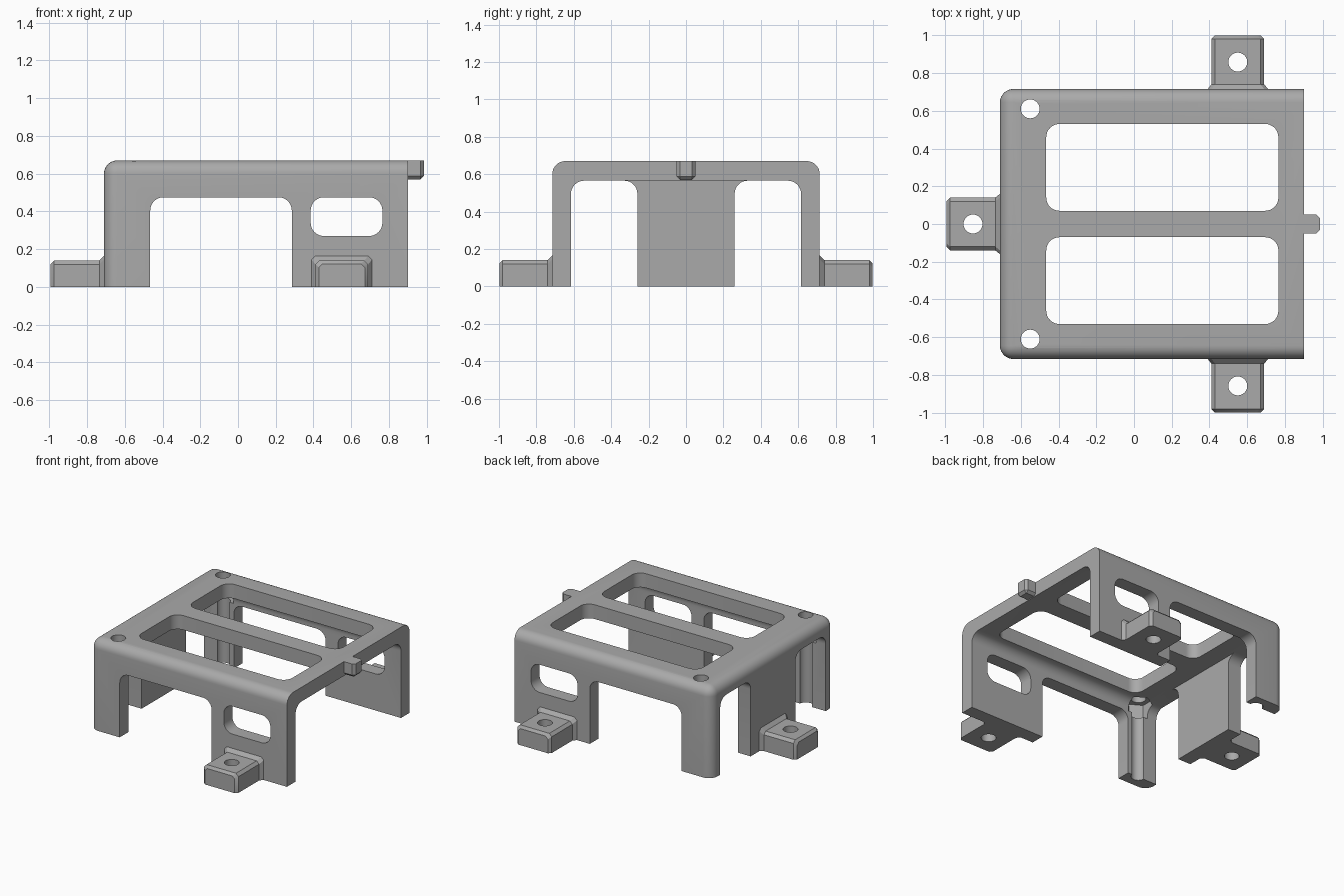
import bpy, bmesh, math
from mathutils import Vector, Matrix

if "Cube" in bpy.data.objects:
    bpy.data.objects.remove(bpy.data.objects["Cube"])

grey = bpy.data.materials.new("plain grey")
grey.use_nodes = True
GREY = (0.4, 0.4, 0.4, 1)
grey.diffuse_color = GREY
grey.node_tree.nodes["Principled BSDF"].inputs["Base Color"].default_value = GREY

X0, X1, Y1, TOP = -0.71, 0.90, 0.715, 0.67   # bracket outline
INNER, CEIL, R = 0.615, 0.565, 0.07          # inner wall, ceiling, corner radius


def finish(bm, name):
    bmesh.ops.recalc_face_normals(bm, faces=bm.faces)
    mesh = bpy.data.meshes.new(name)
    bm.to_mesh(mesh)
    bm.free()
    mesh.materials.append(grey)
    ob = bpy.data.objects.new(name, mesh)
    bpy.context.collection.objects.link(ob)
    return ob


def box(name, lo, hi, rule=None, radius=R, segments=8):
    """Box between two corners; edges chosen by rule(middle, direction) are rounded."""
    lo, hi = Vector(lo), Vector(hi)
    bm = bmesh.new()
    bmesh.ops.create_cube(bm, size=1)
    for v in bm.verts:
        v.co = Vector((lo[i] if v.co[i] < 0 else hi[i]) for i in range(3))
    if rule:
        picked = []
        for e in bm.edges:
            a, b = (v.co for v in e.verts)
            if rule((a + b) / 2, (b - a).normalized()):
                picked.append(e)
        bmesh.ops.bevel(bm, geom=picked, offset=radius, segments=segments,
                        profile=0.5, affect='EDGES')
    return finish(bm, name)


def cylinder(name, x, y, z0, z1, radius, sides=32):
    bm = bmesh.new()
    bmesh.ops.create_cone(bm, cap_ends=True, segments=sides, radius1=radius,
                          radius2=radius, depth=z1 - z0,
                          matrix=Matrix.Translation((x, y, (z0 + z1) / 2)))
    return finish(bm, name)


def cut(target, cutter):
    cutter.hide_render = True
    mod = target.modifiers.new("cut", 'BOOLEAN')
    mod.operation, mod.solver, mod.object = 'DIFFERENCE', 'EXACT', cutter
    bpy.context.view_layer.objects.active = target
    bpy.ops.object.modifier_apply(modifier=mod.name)
    bpy.data.objects.remove(cutter)


def smooth(ob):
    bpy.ops.object.select_all(action='DESELECT')
    ob.select_set(True)
    bpy.context.view_layer.objects.active = ob
    bpy.ops.object.shade_smooth_by_angle(angle=math.radians(30))


def along(axis):
    return lambda mid, d: abs(d[axis]) > 0.9


def top_along_x(mid, d):
    return abs(d.x) > 0.9 and mid.z > 0.1


# Bracket shell, rounded everywhere except the open end and the bottom
frame = box("bracket_frame", (X0, -Y1, 0), (X1, Y1, TOP),
            lambda mid, d: mid.x < X1 - 0.01 and mid.z > 0.01)
cut(frame, box("cavity", (X0 + 0.105, -INNER, -0.5), (1.2, INNER, CEIL), top_along_x))

# Side wall openings and slots, cut through both walls at once
cut(frame, box("side_opening", (-0.465, -1, -0.5), (0.285, 1, 0.475),
               lambda mid, d: abs(d.y) > 0.9 and mid.z > 0.1))
cut(frame, box("side_slot", (0.385, -1, 0.27), (0.765, 1, 0.475), along(1)))

for s in (-1, 1):
    # End wall opening, leaving a centre leg
    ys = sorted((s * 0.26, s * INNER))
    cut(frame, box("end_opening", (-1, ys[0], -0.5), (-0.58, ys[1], CEIL), top_along_x))
    # Top window
    ys = sorted((s * 0.07, s * 0.53))
    cut(frame, box("top_window", (-0.465, ys[0], 0.5), (0.765, ys[1], 1), along(2)))
    # Corner screw hole with a hexagonal nut pocket under the ceiling
    cut(frame, cylinder("screw_hole", -0.55, s * 0.61, -0.2, 1, 0.05))
    cut(frame, cylinder("nut_pocket", -0.55, s * 0.61, 0.48, 0.6, 0.095, 6))
smooth(frame)


# Mounting feet: chamfered block flaring where it meets the wall
def foot(name, x, y, angle):
    c = 0.02
    bm = bmesh.new()
    rings = []
    for out, w, h in ((0, 0.16, 0.165), (0.025, 0.14, 0.14),
                      (0.265, 0.14, 0.14), (0.283, 0.122, 0.122)):
        outline = ((-w, 0), (-w, h - c), (c - w, h), (w - c, h), (w, h - c), (w, 0))
        rings.append([bm.verts.new((px, out, pz)) for px, pz in outline])
    for a, b in zip(rings, rings[1:]):
        for i in range(6):
            j = (i + 1) % 6
            bm.faces.new((a[i], a[j], b[j], b[i]))
    bm.faces.new(rings[0])
    bm.faces.new(rings[-1])
    ob = finish(bm, name)
    cut(ob, cylinder("foot_hole", 0, 0.143, -0.1, 0.3, 0.05))
    ob.data.transform(Matrix.Translation((x, y, 0)) @ Matrix.Rotation(angle, 4, 'Z'))
    smooth(ob)


foot("front_foot", 0.55, -Y1, math.pi)
foot("back_foot", 0.55, Y1, 0)
foot("end_foot", X0, 0, math.pi / 2)

# Locating tab on the open end
box("end_tab", (X1, -0.05, CEIL + 0.005), (0.985, 0.05, TOP),
    lambda mid, d: mid.x > X1 + 0.01 and mid.z < TOP - 0.01, 0.018, 1)
